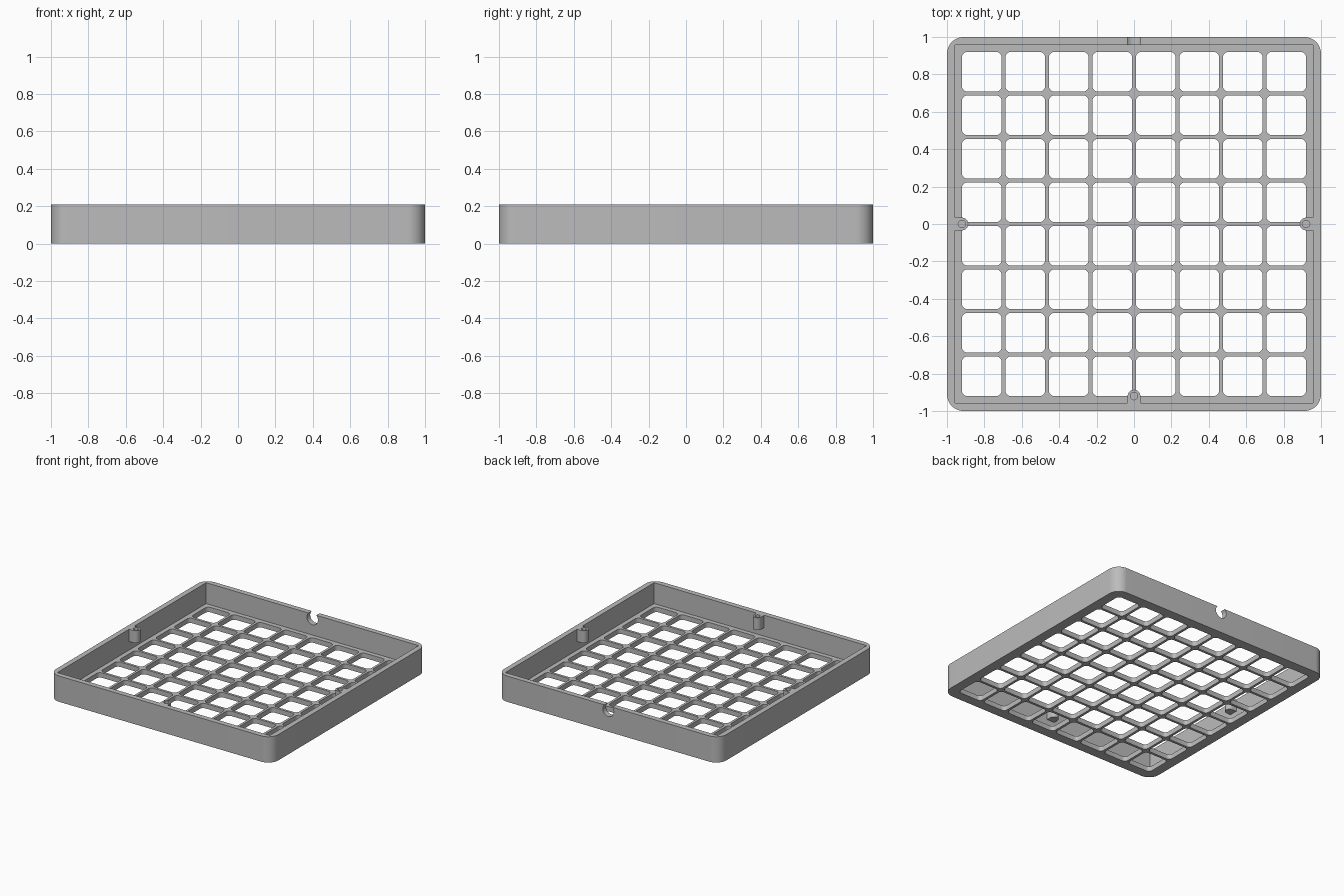
import bpy, bmesh, math

if "Cube" in bpy.data.objects:
    bpy.data.objects.remove(bpy.data.objects["Cube"])

HEIGHT, FLOOR = 0.21, 0.04
PITCH, OPENING = 0.2325, 0.2125

grey = bpy.data.materials.new("mid grey")
grey.diffuse_color = (0.5, 0.5, 0.5, 1)
grey.use_nodes = True
grey.node_tree.nodes["Principled BSDF"].inputs["Base Color"].default_value = grey.diffuse_color


def rounded_rect(cx, cy, half, radius, steps):
    """Counter-clockwise outline of a square with rounded corners."""
    pts = []
    for k, (sx, sy) in enumerate([(1, 1), (-1, 1), (-1, -1), (1, -1)]):
        for i in range(steps + 1):
            a = math.pi / 2 * (k + i / steps)
            pts.append((cx + sx * (half - radius) + radius * math.cos(a),
                        cy + sy * (half - radius) + radius * math.sin(a)))
    return pts


def circle(cx, cy, r, n=32):
    return [(cx + r * math.cos(2 * math.pi * i / n),
             cy + r * math.sin(2 * math.pi * i / n)) for i in range(n)]


def prism(name, outlines, z0, z1):
    """Extrude one or more closed outlines from z0 to z1."""
    bm = bmesh.new()
    for pts in outlines:
        low = [bm.verts.new((x, y, z0)) for x, y in pts]
        high = [bm.verts.new((x, y, z1)) for x, y in pts]
        bm.faces.new(low[::-1])
        bm.faces.new(high)
        for i in range(len(pts)):
            j = (i + 1) % len(pts)
            bm.faces.new((low[i], low[j], high[j], high[i]))
    bmesh.ops.recalc_face_normals(bm, faces=bm.faces)
    mesh = bpy.data.meshes.new(name)
    bm.to_mesh(mesh)
    bm.free()
    mesh.materials.append(grey)
    obj = bpy.data.objects.new(name, mesh)
    bpy.context.collection.objects.link(obj)
    return obj


def combine(target, tool, operation):
    """Apply a boolean and discard the tool object."""
    mod = target.modifiers.new(operation.lower(), 'BOOLEAN')
    mod.operation, mod.object, mod.solver = operation, tool, 'EXACT'
    bpy.context.view_layer.objects.active = target
    bpy.ops.object.modifier_apply(modifier=mod.name)
    bpy.data.objects.remove(tool)


# Tray body: rounded block hollowed out to thin walls and a floor
tray = prism("grid_tray", [rounded_rect(0, 0, 1, 0.09, 12)], 0, HEIGHT)
cavity = [(-0.957, -0.957), (0.957, -0.957), (0.957, 0.957), (-0.957, 0.957)]
combine(tray, prism("cavity_cutter", [cavity], FLOOR, 0.4), 'DIFFERENCE')

# Eight by eight rounded openings through the floor
centres = [(i - 3.5) * PITCH for i in range(8)]
openings = [rounded_rect(x, y, OPENING / 2, 0.03, 5) for x in centres for y in centres]
combine(tray, prism("opening_cutter", openings, -0.1, 0.1), 'DIFFERENCE')

# Screw posts on the left, front and right walls, with blind holes
for name, turn in (("right_post", 0), ("left_post", math.pi), ("front_post", -math.pi / 2)):
    c, s = round(math.cos(turn)), round(math.sin(turn))
    arc = [(0.92 + 0.034 * math.cos(a), 0.034 * math.sin(a))
           for a in (math.pi / 2 + math.pi * i / 16 for i in range(17))]
    outline = [(x * c - y * s, x * s + y * c) for x, y in arc + [(0.98, -0.034), (0.98, 0.034)]]
    combine(tray, prism(name, [outline], 0.11, HEIGHT), 'UNION')
    combine(tray, prism("screw_hole", [circle(0.92 * c, 0.92 * s, 0.02, 24)], 0.13, 0.3),
            'DIFFERENCE')

# Round cable notch breaking through the rim of the back wall
notch = prism("notch_cutter", [circle(0, 0, 0.05)], -0.1, 0.1)
notch.rotation_euler = (math.pi / 2, 0, 0)
notch.location = (0, 0.98, 0.174)
bpy.context.view_layer.update()
combine(tray, notch, 'DIFFERENCE')

# Smooth rounded corners, keep crisp edges
bpy.ops.object.select_all(action='DESELECT')
tray.select_set(True)
bpy.context.view_layer.objects.active = tray
bpy.ops.object.shade_smooth_by_angle(angle=math.radians(30))
